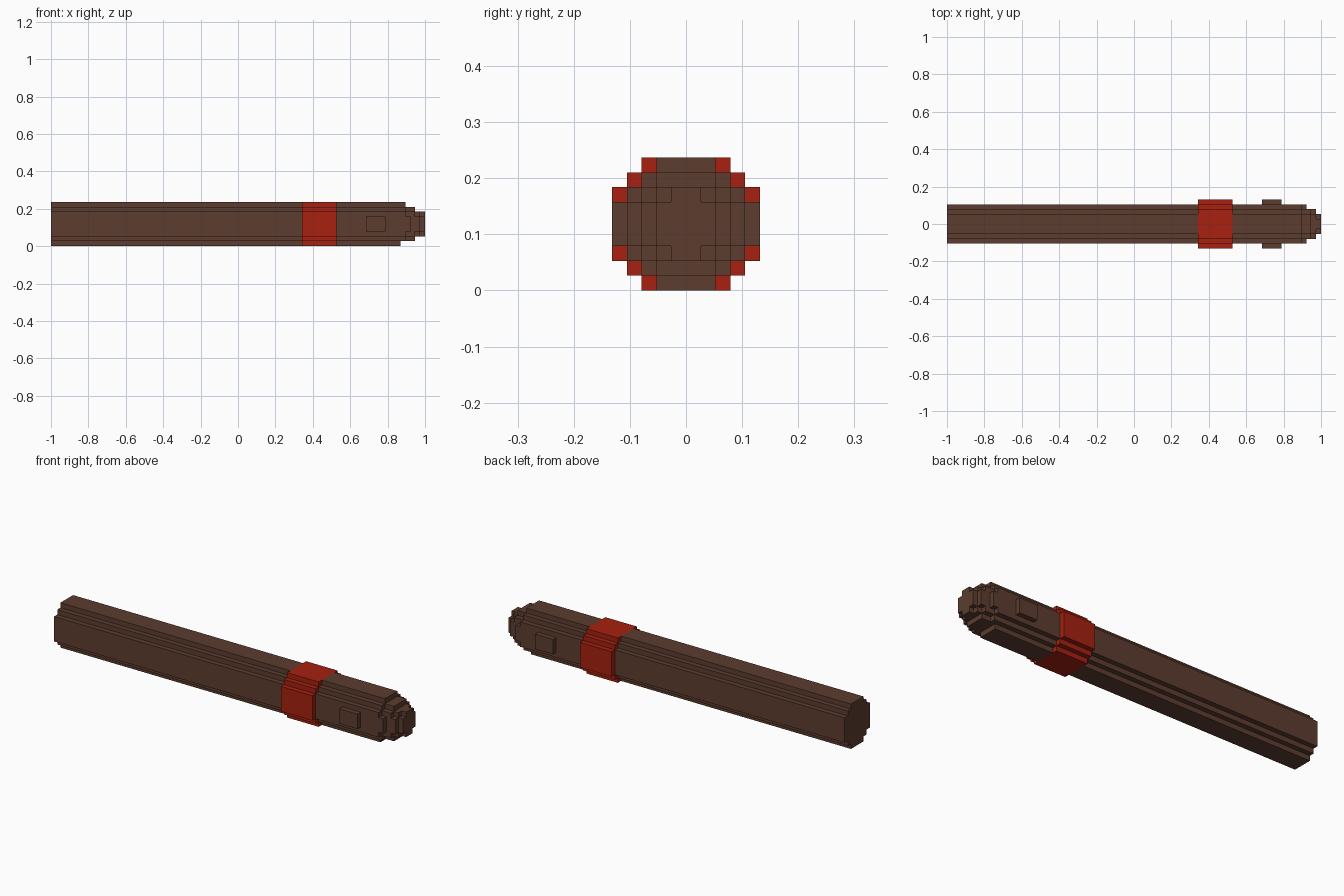
import bpy, bmesh

if "Cube" in bpy.data.objects:
    bpy.data.objects.remove(bpy.data.objects["Cube"])

U = 2 / 76  # one cubic block

def material(name, rgb):
    m = bpy.data.materials.new(name)
    m.diffuse_color = (*rgb, 1)
    m.use_nodes = True
    m.node_tree.nodes["Principled BSDF"].inputs["Base Color"].default_value = m.diffuse_color
    return m

brown = material("dark brown", (0.107, 0.046, 0.028))
red = material("red", (0.385, 0.015, 0.005))

# Nose end (in blocks) by distance from the middle row, then from the centre line
BODY_END = [[38, 38, 37, 35], [38, 38, 37, 35], [38, 37, 36, 34],
            [36, 36, 34], [34, 34]]

def part_at(x, y, z):
    """Name of the part filling block (x, y, z), or None."""
    if not (-38 <= x < 38 and 0 <= z < 9 and -5 <= y < 5):
        return None
    j, d = (y if y >= 0 else -1 - y), abs(z - 4)
    # Band is one block wider than the stepped-round body
    if 13 <= x < 20:
        return "band" if j <= 6 - max(d, 2) else None
    if j == 4:
        return "side_button" if d <= 1 and 26 <= x < 30 else None
    row = BODY_END[d]
    if j < len(row) and x < row[j] - (z == 0):
        return "body_front" if x >= 20 else "body_rear"
    return None

# Corner offsets of each block face, keyed by its direction
SIDES = {
    (1, 0, 0): [(1, 0, 0), (1, 1, 0), (1, 1, 1), (1, 0, 1)],
    (-1, 0, 0): [(0, 0, 0), (0, 0, 1), (0, 1, 1), (0, 1, 0)],
    (0, 1, 0): [(0, 1, 0), (0, 1, 1), (1, 1, 1), (1, 1, 0)],
    (0, -1, 0): [(0, 0, 0), (1, 0, 0), (1, 0, 1), (0, 0, 1)],
    (0, 0, 1): [(0, 0, 1), (1, 0, 1), (1, 1, 1), (0, 1, 1)],
    (0, 0, -1): [(0, 0, 0), (0, 1, 0), (1, 1, 0), (1, 0, 0)],
}

def build(name, mat):
    """Skin the exposed block faces of a part and merge flat areas."""
    bm, verts = bmesh.new(), {}
    for x in range(-38, 38):
        for y in range(-5, 5):
            for z in range(9):
                if part_at(x, y, z) != name:
                    continue
                for (dx, dy, dz), corners in SIDES.items():
                    if part_at(x + dx, y + dy, z + dz):
                        continue
                    loop = []
                    for a, b, c in corners:
                        key = (x + a, y + b, z + c)
                        if key not in verts:
                            verts[key] = bm.verts.new([k * U for k in key])
                        loop.append(verts[key])
                    bm.faces.new(loop)
    bmesh.ops.dissolve_limit(bm, angle_limit=0.01, verts=bm.verts[:],
                             edges=bm.edges[:], delimit={'NORMAL'})
    mesh = bpy.data.meshes.new(name)
    bm.to_mesh(mesh)
    bm.free()
    mesh.materials.append(mat)
    bpy.context.collection.objects.link(bpy.data.objects.new(name, mesh))

build("body_rear", brown)
build("body_front", brown)
build("side_button", brown)
build("band", red)
